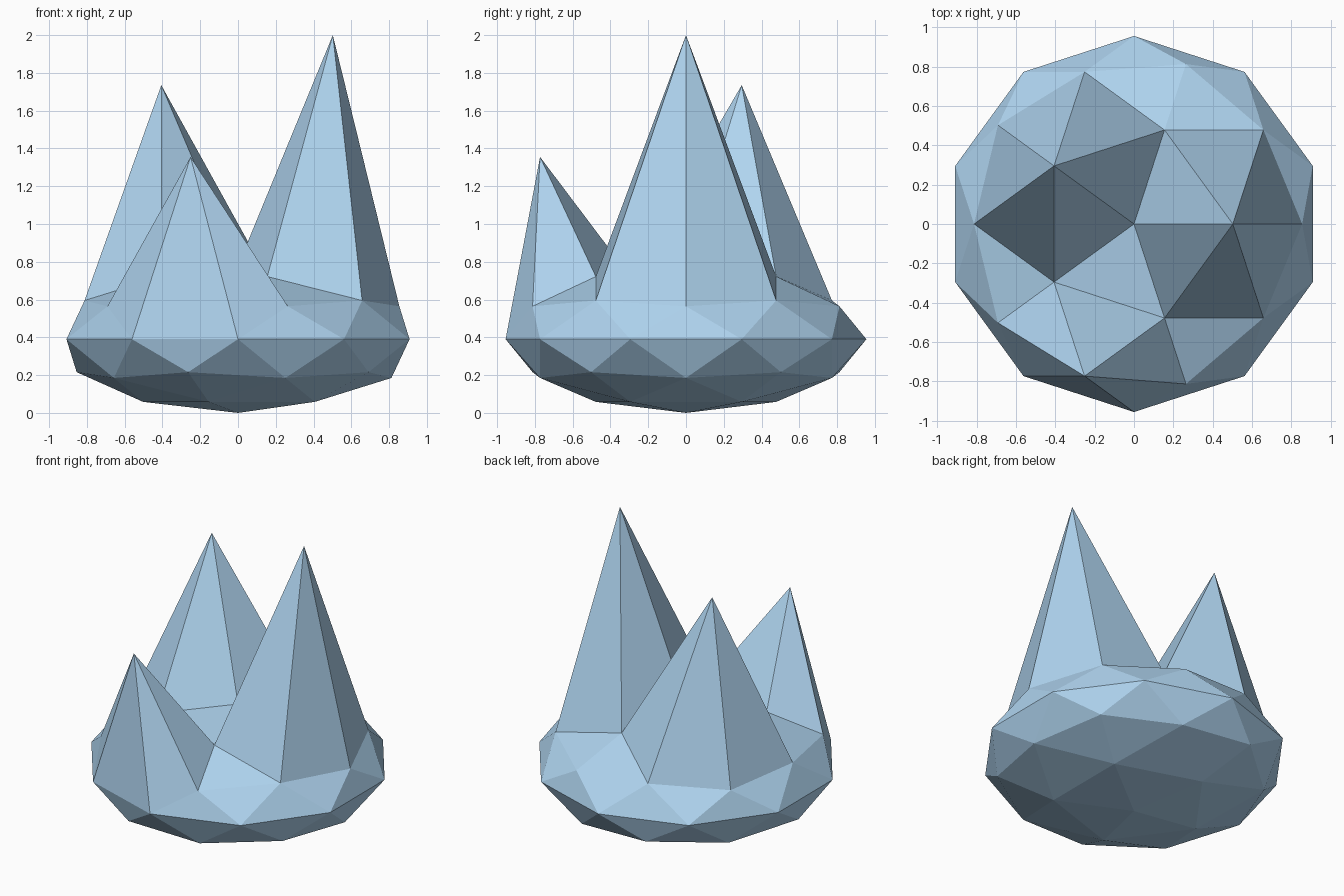
import bpy, bmesh
from math import cos, sin, radians, hypot

if "Cube" in bpy.data.objects:
    bpy.data.objects.remove(bpy.data.objects["Cube"])

R = 0.955      # horizontal radius of the base
H = 0.39       # half height of the flattened base

# Flattened low-poly ball
bm = bmesh.new()
bmesh.ops.create_icosphere(bm, subdivisions=2, radius=1.0)
for v in bm.verts:
    v.co = (v.co.x * R, v.co.y * R, H + v.co.z * H)

# Spikes: single upper vertices pulled straight up (ring radius, angle, tip height)
for r, angle, tip in [(0.50, 0, 2.0), (0.50, 144, 1.735), (0.813, -108, 1.355)]:
    x, y = r * cos(radians(angle)), r * sin(radians(angle))
    upper = [v for v in bm.verts if v.co.z > H + 0.05]
    peak = min(upper, key=lambda v: hypot(v.co.x - x, v.co.y - y))
    peak.co.z = tip

bmesh.ops.recalc_face_normals(bm, faces=bm.faces)
mesh = bpy.data.meshes.new("spiked_crystal")
bm.to_mesh(mesh)
bm.free()

# Pale blue crystal
mat = bpy.data.materials.new("pale_blue")
mat.diffuse_color = (0.43, 0.66, 0.87, 1.0)
mat.use_nodes = True
mat.node_tree.nodes["Principled BSDF"].inputs["Base Color"].default_value = mat.diffuse_color
mesh.materials.append(mat)

crystal = bpy.data.objects.new("spiked_crystal", mesh)
bpy.context.collection.objects.link(crystal)
